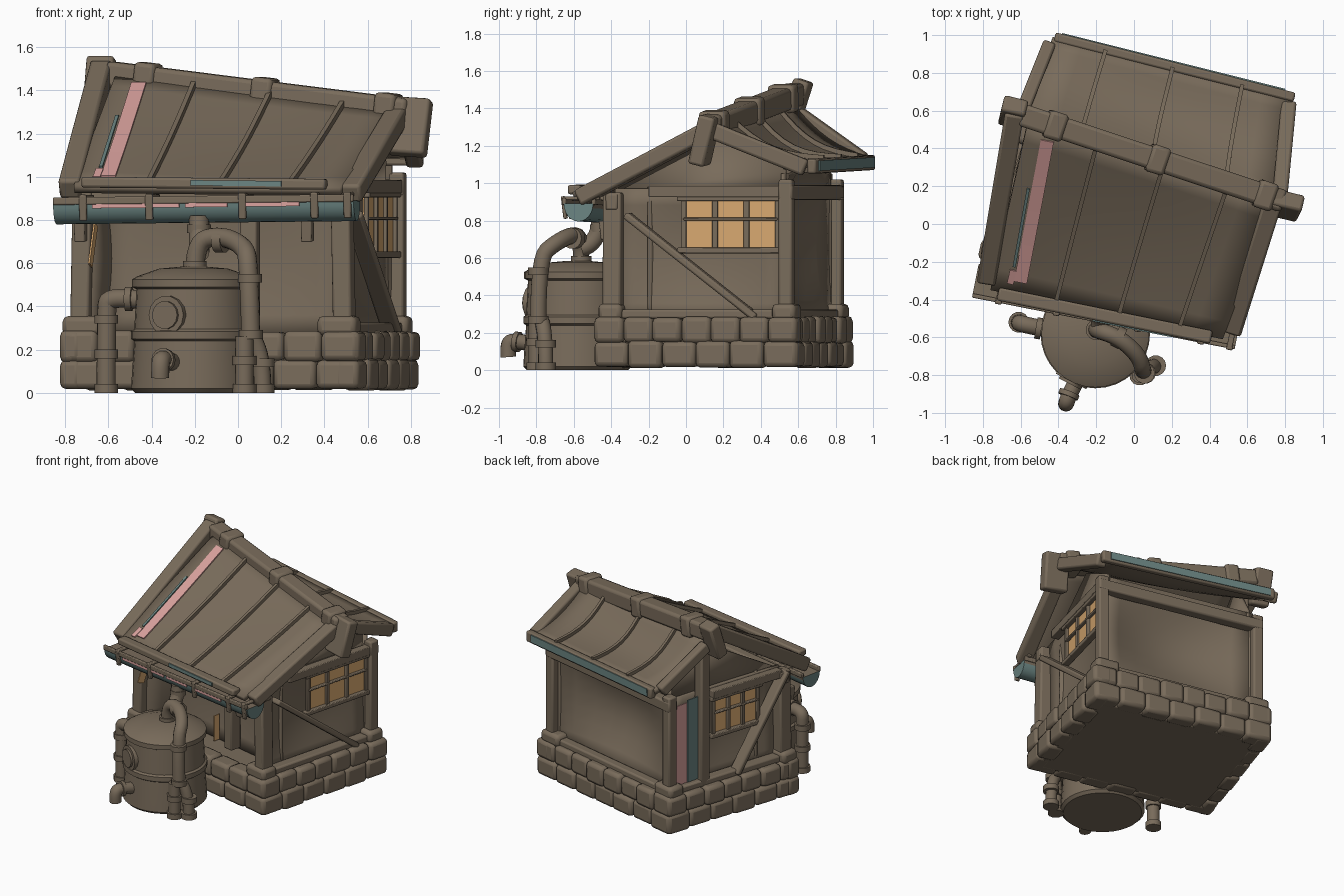
import bpy, bmesh, math, random
from mathutils import Vector, Matrix

random.seed(4)
if "Cube" in bpy.data.objects:
    bpy.data.objects.remove(bpy.data.objects["Cube"], do_unlink=True)


def material(name, rgb):
    m = bpy.data.materials.new(name)
    m.use_nodes = True
    m.diffuse_color = (*rgb, 1)
    m.node_tree.nodes["Principled BSDF"].inputs["Base Color"].default_value = (*rgb, 1)
    return m


BROWN = material("weathered_brown", (0.19, 0.148, 0.104))
TEAL = material("faded_teal", (0.145, 0.23, 0.22))
PINK = material("dusty_pink", (0.7, 0.36, 0.34))
AMBER = material("amber_glass", (0.68, 0.39, 0.16))

# The hut stands turned on a slightly crooked plot: U runs along it, V from front to back
TURN = Matrix.Rotation(math.radians(-13.5), 3, 'Z')
U, V, Z = TURN @ Vector((1, 0, 0)), TURN @ Vector((0, 1, 0)), Vector((0, 0, 1))
PLOT = [Vector((-0.84, -0.19, 0)), Vector((0.555, -0.5, 0)), Vector((0.84, 0.6, 0)), Vector((-0.48, 0.9, 0))]


def quad_point(q, s, t):
    return q[0].lerp(q[1], s).lerp(q[3].lerp(q[2], s), t)


def P(u, v, z):
    return quad_point(PLOT, 0.5 + u / 1.46, 0.5 + v / 1.09) + Z * z


def surface(q, s, t, sag, edge):
    """Point on a board that hangs in the middle by sag and along its edges by edge."""
    normal = (q[2] - q[0]).cross(q[3] - q[1]).normalized()
    return quad_point(q, s, t) - normal * math.sin(math.pi * t) * (edge + sag * math.sin(math.pi * s))


def finish(name, bm, mats=(BROWN,)):
    mesh = bpy.data.meshes.new(name)
    bm.to_mesh(mesh)
    bm.free()
    for m in mats:
        mesh.materials.append(m)
    ob = bpy.data.objects.new(name, mesh)
    bpy.context.collection.objects.link(ob)
    return ob


def thicken(ob, amount):
    mod = ob.modifiers.new("Thickness", 'SOLIDIFY')
    mod.thickness, mod.offset = amount, -1


def beams(name, items, mat=BROWN, bevel=0.012):
    """Each item: start, end, width, height, up hint."""
    bm = bmesh.new()
    for a, b, w, h, hint in items:
        a, b = Vector(a), Vector(b)
        x = (b - a).normalized()
        y = hint.cross(x).normalized()
        rot = Matrix((x, y, x.cross(y))).transposed().to_4x4()
        bmesh.ops.create_cube(bm, size=1, matrix=Matrix.Translation((a + b) / 2) @ rot
                              @ Matrix.Diagonal(((b - a).length, w, h, 1)))
    ob = finish(name, bm, (mat,))
    if bevel:
        mod = ob.modifiers.new("Worn edges", 'BEVEL')
        mod.width, mod.segments = bevel, 2


def slab(name, q, thick, sag, edge=0.0, n=8):
    """Sagging board on four corners, counter-clockwise from outside."""
    bm = bmesh.new()
    grid = [[bm.verts.new(surface(q, i / n, j / n, sag, edge)) for i in range(n + 1)] for j in range(n + 1)]
    for j in range(n):
        for i in range(n):
            bm.faces.new((grid[j][i], grid[j][i + 1], grid[j + 1][i + 1], grid[j + 1][i]))
    thicken(finish(name, bm), thick)


def tube(name, pts, r):
    cu = bpy.data.curves.new(name, 'CURVE')
    cu.dimensions, cu.bevel_depth, cu.bevel_resolution, cu.use_fill_caps = '3D', r, 5, True
    sp = cu.splines.new('NURBS')
    sp.points.add(len(pts) - 1)
    for p, c in zip(sp.points, pts):
        p.co = (*c, 1)
    sp.use_endpoint_u, sp.order_u, sp.resolution_u = True, min(3, len(pts)), 5
    tmp = bpy.data.objects.new(name, cu)
    mesh = bpy.data.meshes.new_from_object(tmp)
    bpy.data.objects.remove(tmp)
    mesh.materials.clear()
    mesh.materials.append(BROWN)
    bpy.context.collection.objects.link(bpy.data.objects.new(name, mesh))


def lathe(name, profile, centre, n=32):
    bm = bmesh.new()
    rings = [[bm.verts.new((centre[0] + r * math.cos(k * math.tau / n),
                            centre[1] + r * math.sin(k * math.tau / n), z)) for k in range(n)]
             for r, z in profile]
    for a, b in zip(rings, rings[1:]):
        for k in range(n):
            bm.faces.new((a[k], a[(k + 1) % n], b[(k + 1) % n], b[k]))
    bm.faces.new(rings[0][::-1])
    bm.faces.new(rings[-1])
    finish(name, bm)


# Stone plinth: solid core ringed by two uneven courses
beams("plinth_core", [(P(-0.66, 0, 0.14), P(0.66, 0, 0.14), 0.98, 0.24, Z)])
stones = []
corners = [(-0.67, -0.485), (0.67, -0.485), (0.67, 0.485), (-0.67, 0.485)]
for (u0, v0), (u1, v1) in zip(corners, corners[1:] + corners[:1]):
    start, end = P(u0, v0, 0), P(u1, v1, 0)
    along = (end - start).normalized()
    start, end = start - along * 0.055, end + along * 0.055
    for course in range(2):
        count = round((end - start).length / 0.2) + course
        for k in range(count):
            a, b = start.lerp(end, k / count), start.lerp(end, (k + 1) / count)
            lift = Z * (0.085 + course * 0.13)
            stones.append((a + lift, b + lift, random.uniform(0.1, 0.135),
                           random.uniform(0.13, 0.15), Z))
for u in (-0.62, 0.62):
    for v in (-0.46, 0.46):
        stones.append((P(u - 0.1, v, 0.31), P(u + 0.09, v, 0.31), 0.13, 0.09, Z))
beams("plinth_stones", stones, bevel=0.025)

# Walls, hollowed between the posts
slab("back_wall", [P(0.62, 0.45, 0.28), P(-0.62, 0.45, 0.28),
                   P(-0.62, 0.45, 1.05), P(0.62, 0.45, 1.05)], 0.02, 0.15)
slab("front_wall", [P(-0.6, -0.28, 0.27), P(0.6, -0.28, 0.27),
                    P(0.6, -0.28, 0.98), P(-0.6, -0.28, 0.98)], 0.02, 0.04)
for side, name, peak_v, peak_z in ((1, "right", 0.12, 1.25), (-1, "left", 0.25, 1.37)):
    slab(name + "_wall", [P(0.61 * side, -0.45 * side, 0.27), P(0.61 * side, 0.45 * side, 0.27),
                          P(0.61 * side, 0.45 * side, 0.97), P(0.61 * side, -0.45 * side, 0.97)], 0.02, 0.06)
    bm = bmesh.new()
    outline = [(-0.45, 0.95), (0.45, 0.95), (0.45, 1.07), (peak_v, peak_z)]
    bm.faces.new([bm.verts.new(P(0.59 * side, v, z)) for v, z in outline[::side]])
    thicken(finish(name + "_gable", bm), 0.02)

# Timber frame
frame = []
for u in (-0.64, 0.64):
    frame += [(P(u, -0.455, 0.27), P(u * 0.98, -0.455, 0.95), 0.09, 0.1, V),
              (P(u, 0.465, 0.27), P(u, 0.465, 1.02), 0.075, 0.075, V),
              (P(u, -0.47, 0.3), P(u, 0.47, 0.3), 0.08, 0.05, Z)]
frame += [(P(-0.68, -0.455, 0.9), P(0.68, -0.455, 0.9), 0.07, 0.09, Z),
          (P(-0.68, 0.465, 0.95), P(0.68, 0.465, 0.95), 0.08, 0.08, Z),
          (P(-0.6, 0.465, 0.3), P(0.6, 0.465, 0.3), 0.07, 0.05, Z),
          (P(0.14, -0.32, 0.28), P(0.14, -0.32, 0.9), 0.08, 0.09, V),
          (P(-0.64, 0.2, 0.28), P(-0.64, 0.2, 1.36), 0.08, 0.08, V),
          (P(-0.66, -0.46, 0.95), P(-0.66, -0.05, 0.29), 0.04, 0.09, U),
          (P(0.66, -0.38, 0.83), P(0.66, 0.31, 0.28), 0.04, 0.09, U)]
beams("timber_frame", frame)


def window(name, u, v0, v1, z0, z1):
    out = u + math.copysign(0.012, u)
    beams(name + "_glass", [(P(u, v0, (z0 + z1) / 2), P(u, v1, (z0 + z1) / 2), 0.008, z1 - z0, Z)],
          AMBER, 0)
    bars = [(P(out, v0 - 0.03, z), P(out, v1 + 0.03, z), 0.05, 0.03, Z) for z in (z0, z1)]
    bars.append((P(out, v0, z0 * 0.4 + z1 * 0.6), P(out, v1, z0 * 0.4 + z1 * 0.6), 0.03, 0.014, Z))
    for k in range(4):
        v = v0 + (v1 - v0) * k / 3
        bars.append((P(out, v, z0 - 0.01), P(out, v, z1 + 0.01), 0.02, 0.03, V))
    bars.append((P(out, v0 - 0.18, z1 + 0.035), P(out, v1 + 0.02, z1 + 0.035), 0.06, 0.06, Z))
    beams(name + "_frame", bars, bevel=0.005)


window("right_window", 0.63, -0.08, 0.42, 0.64, 0.92)
window("left_window", -0.63, -0.25, 0.11, 0.62, 0.9)
beams("lit_gaps", [(P(-0.578, -0.51, 0.59), P(-0.572, -0.45, 0.78), 0.06, 0.008, U),
                   (P(-0.05, -0.3, 0.27), P(-0.05, -0.3, 0.46), 0.008, 0.05, V)], AMBER, 0)
beams("teal_side_panel", [(P(-0.645, 0.28, 0.33), P(-0.645, 0.28, 0.95), 0.008, 0.1, V)], TEAL, 0)
beams("pink_side_panel", [(P(-0.647, 0.375, 0.33), P(-0.647, 0.375, 0.93), 0.008, 0.1, V)], PINK, 0)

# Roof slopes: eave left, eave right, ridge right, ridge left, seen from outside
front = [Vector(c) for c in ((-0.76, -0.35, 0.96), (0.47, -0.61, 0.95), (0.74, 0.11, 1.31), (-0.56, 0.55, 1.49))]
back = [Vector(c) for c in ((0.84, 0.67, 1.12), (-0.43, 0.99, 1.14), (-0.57, 0.59, 1.41), (0.77, 0.15, 1.31))]
slopes = {"front_roof": (front, 0.02, 0.0, (0.28, 0.55, 0.81)),
          "back_roof": (back, 0.03, 0.04, (0.21, 0.5, 0.78))}
ribs = []
for name, (q, sag, edge, places) in slopes.items():
    slab(name, q, 0.04, sag, edge)
    for s in places:
        pts = [surface(q, s, t / 8, sag, edge) + Z * 0.01 for t in range(9)]
        ribs += [(a, b + (b - a) * 0.02, 0.022, 0.03, Z) for a, b in zip(pts, pts[1:])]
beams("roof_ribs", ribs, bevel=0)
stripe = [surface(front, 0.118 - 0.03 * t, t, 0.02, 0) + Z * 0.004 for t in (0.08, 0.3, 0.5, 0.7, 0.92)]
patches = [(a, b, 0.07, 0.009, Z) for a, b in zip(stripe, stripe[1:])]
patches.append((quad_point(front, 0.075, 0.06) + Z * 0.006, quad_point(front, 0.075, 0.14) + Z * 0.006,
                0.035, 0.009, Z))
beams("pink_roof_stripe", patches, PINK, 0)
beams("teal_roof_edge", [(surface(front, 0.075, 0.16, 0.02, 0) + Z * 0.005,
                          surface(front, 0.06, 0.62, 0.02, 0) + Z * 0.004, 0.016, 0.009, Z)], TEAL, 0)

# Ridge beam with straps, gable boards and hanging end blocks
r0, r1 = Vector((-0.6, 0.58, 1.475)), Vector((0.79, 0.12, 1.3))
straps = [(r0.lerp(r1, t - 0.035), r0.lerp(r1, t + 0.035), 0.15, 0.15, Z) for t in (0.13, 0.52, 0.93)]
beams("ridge_beam", [(r0, r1, 0.12, 0.12, Z)] + straps, bevel=0.02)
beams("gable_boards", [
    ((-0.63, 0.6, 1.5), (-0.78, -0.3, 0.94), 0.1, 0.1, Z),
    ((-0.59, 0.6, 1.37), (-0.45, 0.95, 1.12), 0.07, 0.08, Z),
    ((0.74, 0.13, 1.29), (0.52, -0.57, 0.92), 0.1, 0.09, Z),
    ((0.77, 0.12, 1.29), (0.82, 0.64, 1.08), 0.08, 0.09, Z),
    ((0.81, 0.13, 1.36), (0.78, 0.07, 1.1), 0.18, 0.09, V),
    ((-0.63, 0.63, 1.55), (-0.65, 0.55, 1.3), 0.13, 0.09, V)], bevel=0.015)

# Eaves
beams("front_eave_plank", [((-0.72, -0.37, 0.975), (0.41, -0.6, 0.965), 0.07, 0.05, Z)])
beams("teal_eave_paint", [((-0.22, -0.51, 0.972), (0.2, -0.595, 0.968), 0.009, 0.025, Z)], TEAL, 0)
beams("back_eave_board", [((0.85, 0.67, 1.09), (-0.42, 0.99, 1.11), 0.05, 0.08, Z)])
beams("teal_back_board", [((0.8, 0.711, 1.093), (-0.38, 1.006, 1.111), 0.009, 0.055, Z)], TEAL, 0)

# Half-round gutter with a bare rim and top, painted streaks and clamps
g0, g1 = Vector((-0.84, -0.3, 0.875)), Vector((0.55, -0.575, 0.89))
along = (g1 - g0).normalized()
outward = along.cross(Z).normalized()
bm = bmesh.new()
arc = [outward * math.cos(math.pi * k / 12) * 0.08 - Z * math.sin(math.pi * k / 12) * 0.095
       for k in range(13)]
ends = [[bm.verts.new(g + a) for a in arc] for g in (g0, g1)]
for k in range(13):
    j = (k + 1) % 13
    face = bm.faces.new((ends[0][k], ends[0][j], ends[1][j], ends[1][k]))
    face.material_index = 1 if k in (11, 12) else 0
for ring in ends:
    bm.faces.new(ring)
bmesh.ops.recalc_face_normals(bm, faces=bm.faces)
finish("gutter", bm, (TEAL, BROWN))
beams("gutter_rims", [(g0 + s * outward * 0.08 + Z * 0.012, g1 + s * outward * 0.08 + Z * 0.012,
                       0.022, 0.035, Z) for s in (-1, 1)], bevel=0.006)
beams("gutter_streaks", [(g0.lerp(g1, a) + outward * 0.084 - Z * 0.013,
                          g0.lerp(g1, b) + outward * 0.084 - Z * 0.013, 0.008, 0.02, Z)
                         for a, b in ((0.13, 0.42), (0.44, 0.58), (0.64, 0.82))], PINK, 0)
clamps = []
for t in (0.1, 0.32, 0.63, 0.87, 0.98):
    c = g0.lerp(g1, t)
    clamps += [(c + outward * 0.09 + Z * 0.04, c + outward * 0.075 - Z * 0.08, 0.035, 0.02, outward),
               (c - outward * 0.11 + Z * 0.03, c + outward * 0.09 + Z * 0.03, 0.03, 0.02, Z)]
for u in (-0.62, 0.48):
    clamps.append((P(u, -0.52, 0.7), P(u, -0.53, 0.8), 0.05, 0.06, V))
beams("gutter_clamps", clamps, bevel=0.006)

# Water tank
TANK = Vector((-0.205, -0.58, 0))
lathe("water_tank", [(0.27, 0.0), (0.29, 0.02), (0.285, 0.1), (0.275, 0.24), (0.29, 0.25), (0.29, 0.285),
                     (0.275, 0.295), (0.265, 0.48), (0.285, 0.49), (0.285, 0.525), (0.26, 0.54),
                     (0.16, 0.575), (0.05, 0.585)], TANK)
face_dir = Vector((-0.45, -0.89, 0))
hatch = TANK + face_dir * 0.25 + Z * 0.36
tube("tank_hatch", [hatch, hatch + face_dir * 0.035], 0.09)
tube("tank_hatch_cap", [hatch, hatch + face_dir * 0.05], 0.065)

# Pipework
pipes = {
    "arch_pipe": ([(-0.2, -0.56, 0.56), (-0.2, -0.56, 0.7), (-0.08, -0.6, 0.73), (0.03, -0.7, 0.68),
                   (0.05, -0.79, 0.6), (0.06, -0.79, 0.25)], 0.044),
    "downspout": ([(-0.18, -0.46, 0.82), (-0.18, -0.46, 0.68), (-0.18, -0.56, 0.65)], 0.047),
    "side_pipe": ([(-0.45, -0.56, 0.43), (-0.6, -0.53, 0.45), (-0.61, -0.52, 0.38), (-0.61, -0.52, 0)], 0.044),
    "foot_pipe": ([(0.03, -0.8, 0.26), (0.03, -0.8, 0)], 0.042),
    "second_foot_pipe": ([(0.06, -0.77, 0.26), (0.115, -0.75, 0.2), (0.115, -0.75, 0)], 0.04),
    "tap_pipe": ([(-0.3, -0.82, 0.14), (-0.35, -0.92, 0.16), (-0.36, -0.955, 0.14), (-0.36, -0.95, 0.07)], 0.042)}
for name, (pts, r) in pipes.items():
    tube(name, pts, r)
joints = [(-0.2, -0.56, 0.59), (-0.18, -0.46, 0.76), (0.055, -0.79, 0.53), (0.06, -0.79, 0.27),
          (-0.61, -0.52, 0.34), (-0.61, -0.52, 0.18), (-0.61, -0.52, 0.02), (0.03, -0.8, 0.15),
          (0.03, -0.8, 0.02), (0.115, -0.75, 0.14), (0.115, -0.75, 0.02)]
for j in joints:
    tube("pipe_joint", [Vector(j) - Z * 0.02, Vector(j) + Z * 0.02], 0.055)
tube("arch_joint", [(-0.1, -0.59, 0.705), (-0.06, -0.61, 0.705)], 0.057)
tube("side_joint", [(-0.52, -0.55, 0.435), (-0.49, -0.555, 0.435)], 0.057)
tube("tap_joint", [(-0.34, -0.89, 0.15), (-0.35, -0.915, 0.153)], 0.055)

# Soft shading with crisp edges
for ob in bpy.context.scene.objects:
    ob.select_set(ob.type == 'MESH')
    if ob.type == 'MESH':
        bpy.context.view_layer.objects.active = ob
bpy.ops.object.shade_smooth_by_angle(angle=math.radians(40))
